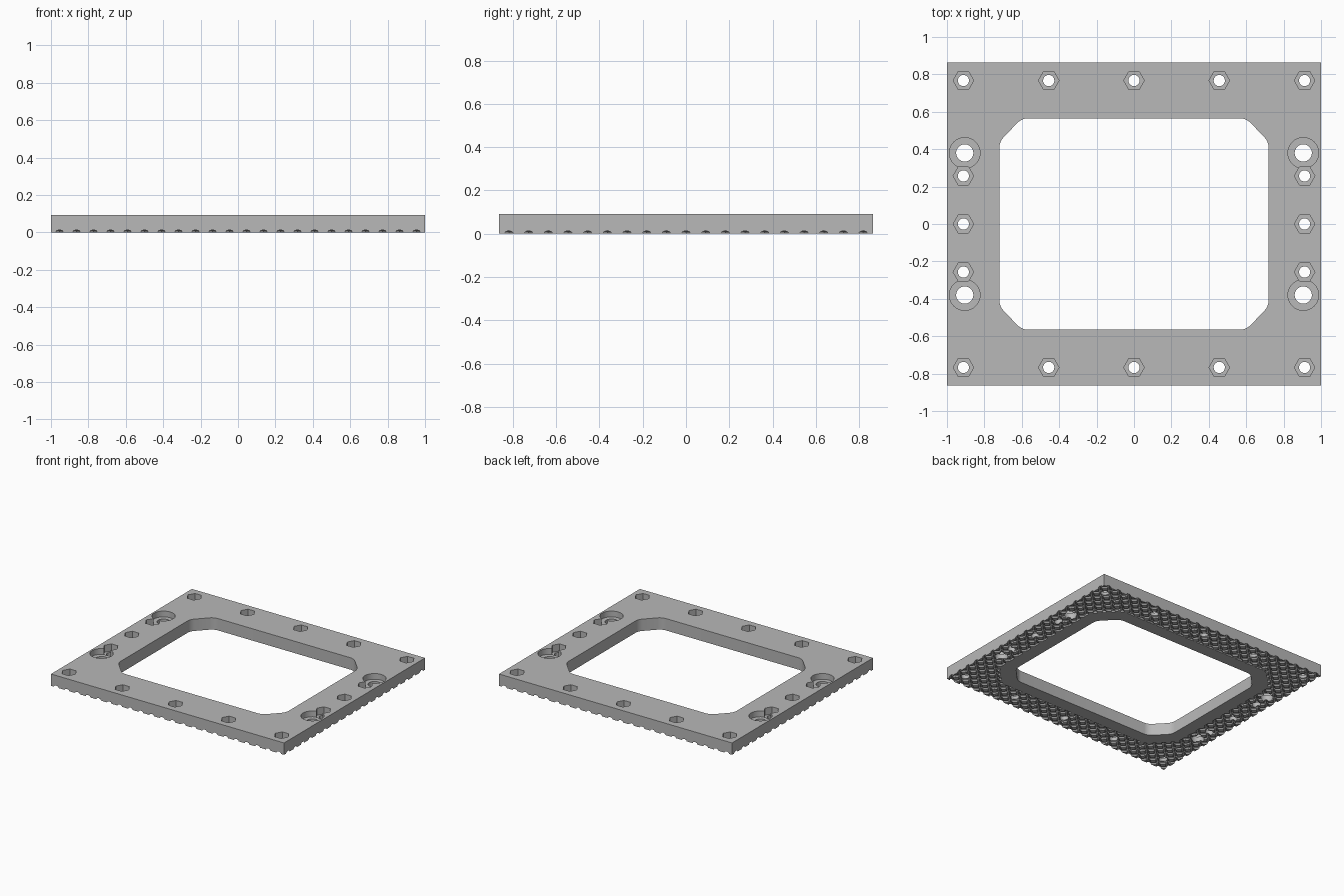
import bpy
import bmesh
import math
from mathutils import Matrix, Vector

cube = bpy.data.objects.get("Cube")
if cube:
    bpy.data.objects.remove(cube, do_unlink=True)

PITCH = 1 / 11                       # grip groove spacing along the edges
HX, HY, TOP = 1.0, 9.5 * PITCH, 0.092

grey = bpy.data.materials.new("plain grey")
grey.use_nodes = True
grey.diffuse_color = (0.48, 0.48, 0.48, 1)
grey.node_tree.nodes["Principled BSDF"].inputs["Base Color"].default_value = (0.48, 0.48, 0.48, 1)


def make_object(name, bm):
    bmesh.ops.recalc_face_normals(bm, faces=bm.faces)
    mesh = bpy.data.meshes.new(name)
    bm.to_mesh(mesh)
    bm.free()
    mesh.materials.append(grey)
    obj = bpy.data.objects.new(name, mesh)
    bpy.context.collection.objects.link(obj)
    return obj


def post(bm, x, y, radius, sides, z0, z1):
    """Upright prism with its first corner pointing along x."""
    bmesh.ops.create_cone(
        bm, cap_ends=True, segments=sides, radius1=radius, radius2=radius, depth=z1 - z0,
        matrix=Matrix.Translation((x, y, (z0 + z1) / 2))
        @ Matrix.Rotation(math.pi / 2 if sides == 6 else 0, 4, "Z"))


def octagon(name, hx, hy, cut_x, cut_y, z0, z1, rounding):
    """Rectangular prism with cut corners, softened where the cuts meet the sides."""
    bm = bmesh.new()
    ring = []
    for sx, sy in ((1, 1), (-1, 1), (-1, -1), (1, -1)):
        pair = [(sx * hx, sy * (hy - cut_y)), (sx * (hx - cut_x), sy * hy)]
        ring += pair if sx * sy > 0 else pair[::-1]
    base = bm.faces.new([bm.verts.new((x, y, z0)) for x, y in ring])
    grown = bmesh.ops.extrude_face_region(bm, geom=[base], use_keep_orig=True)["geom"]
    bmesh.ops.translate(bm, vec=(0, 0, z1 - z0),
                        verts=[v for v in grown if isinstance(v, bmesh.types.BMVert)])
    upright = [e for e in bm.edges if abs(e.verts[0].co.z - e.verts[1].co.z) > 0.01]
    bmesh.ops.bevel(bm, geom=upright, offset=rounding, segments=4, profile=0.5, affect="EDGES")
    return make_object(name, bm)


def carve(target, cutter, keep=False):
    mod = target.modifiers.new("carve", "BOOLEAN")
    mod.operation = "DIFFERENCE"
    mod.solver = "MANIFOLD"
    mod.object = cutter
    with bpy.context.temp_override(object=target, active_object=target):
        bpy.ops.object.modifier_apply(modifier=mod.name)
    if not keep:
        bpy.data.objects.remove(cutter, do_unlink=True)


# Base slab
bm = bmesh.new()
bmesh.ops.create_cube(bm, size=1, matrix=Matrix.Translation((0, 0, TOP / 2))
                      @ Matrix.Diagonal((2 * HX, 2 * HY, TOP, 1)))
plate = make_object("frame_plate", bm)

# Crossed diagonal grip grooves underneath, leaving a smooth rim around the opening
rim = octagon("rim_keeper", 0.82, 0.665, 0.16, 0.165, -0.1, 0.15, 0.03)
for slope in (1, -1):
    bm = bmesh.new()
    along = Vector((1, -slope, 0)).normalized()
    turn = along.to_track_quat("Z", "Y").to_matrix().to_4x4()
    for k in range(-20, 21):
        middle = Vector((k * PITCH / 2, slope * k * PITCH / 2, -0.001))
        bmesh.ops.create_cone(bm, cap_ends=True, segments=8, radius1=0.015, radius2=0.015,
                              depth=4, matrix=Matrix.Translation(middle) @ turn)
    grooves = make_object("groove_cutter", bm)
    carve(grooves, rim, keep=True)
    carve(plate, grooves)
bpy.data.objects.remove(rim, do_unlink=True)

# Central opening
carve(plate, octagon("opening_cutter", 0.72, 0.565, 0.12, 0.125, -0.1, 0.2, 0.03))

# Nut pockets around the edge, and counterbored holes on the left and right
nuts = [(x, y) for x in (-0.912, -0.456, 0, 0.456, 0.912) for y in (-0.767, 0.767)]
nuts += [(x, y) for x in (-0.912, 0.912) for y in (-0.257, 0, 0.257)]
bolts = [(x, y) for x in (-0.905, 0.905) for y in (-0.38, 0.38)]

through, pockets, bores = bmesh.new(), bmesh.new(), bmesh.new()
for x, y in nuts:
    post(through, x, y, 0.03, 32, -0.1, 0.2)
    post(pockets, x, y, 0.055, 6, 0.037, 0.2)
for x, y in bolts:
    post(through, x, y, 0.046, 32, -0.1, 0.2)
    post(bores, x, y, 0.082, 48, 0.047, 0.2)
for name, shape in (("hole_cutter", through), ("pocket_cutter", pockets), ("bore_cutter", bores)):
    carve(plate, make_object(name, shape))

# Smooth round walls, crisp edges
bpy.ops.object.select_all(action="DESELECT")
plate.select_set(True)
bpy.context.view_layer.objects.active = plate
bpy.ops.object.shade_smooth_by_angle(angle=math.radians(20))
